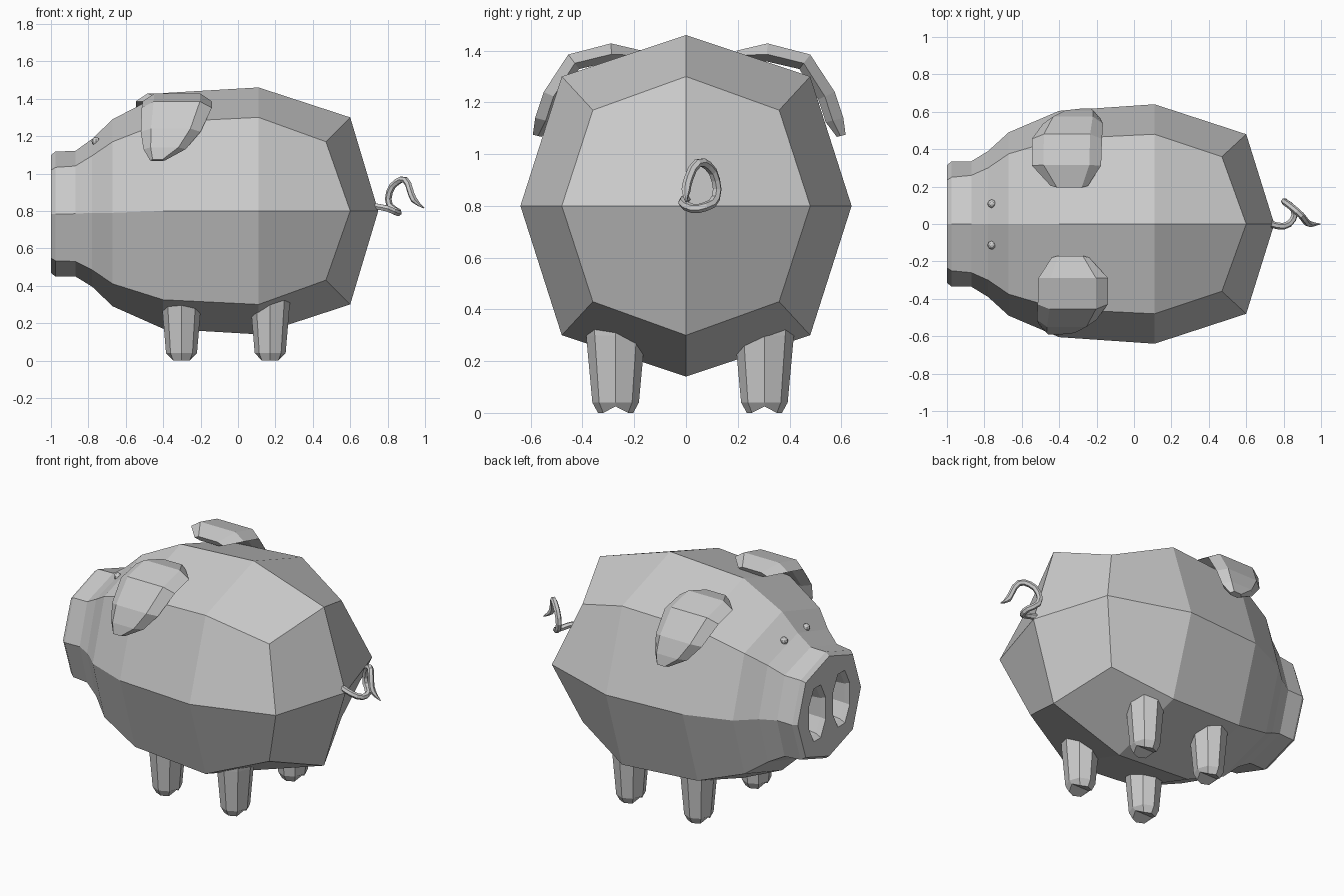
import bpy, bmesh
from math import sin, cos, tau
from mathutils import Vector, Matrix

if "Cube" in bpy.data.objects:
    bpy.data.objects.remove(bpy.data.objects["Cube"])


def loft(name, rings, cap_start=True, cap_end=True, apex=None):
    """Skin a list of closed rings; optional apex closes the end with quads."""
    bm = bmesh.new()
    rows = [[bm.verts.new(p) for p in r] for r in rings]
    n = len(rows[0])
    for a, b in zip(rows, rows[1:]):
        for i in range(n):
            j = (i + 1) % n
            bm.faces.new((a[i], a[j], b[j], b[i]))
    if cap_start:
        bm.faces.new(rows[0])
    if apex:
        tip = bm.verts.new(apex)
        for i in range(0, n, 2):
            r = rows[-1]
            bm.faces.new((tip, r[i], r[i + 1], r[(i + 2) % n]))
    elif cap_end:
        bm.faces.new(rows[-1])
    bmesh.ops.recalc_face_normals(bm, faces=bm.faces)
    me = bpy.data.meshes.new(name)
    bm.to_mesh(me)
    bm.free()
    ob = bpy.data.objects.new(name, me)
    bpy.context.collection.objects.link(ob)
    return ob


def body_ring(x, xc, zc, half_y, half_z, cy, cz):
    """Eight-sided ring: points on the axes plus four corner points."""
    return [(x, 0, zc + half_z), (xc, cy, zc + cz), (x, half_y, zc), (xc, cy, zc - cz),
            (x, 0, zc - half_z), (xc, -cy, zc - cz), (x, -half_y, zc), (xc, -cy, zc + cz)]


# Body with snout, rounded off at the back
body = loft("body", [body_ring(*r) for r in (
    (-1.00, -1.00, .783, .315, .315, .235, .235),
    (-.975, -.975, .783, .335, .335, .25, .25),
    (-.87, -.87, .785, .335, .335, .26, .255),
    (-.78, -.78, .79, .39, .395, .30, .305),
    (-.67, -.67, .79, .49, .50, .375, .38),
    (-.40, -.40, .80, .605, .63, .455, .475),
    (.11, .11, .80, .64, .66, .48, .50),
    (.60, .47, .80, .48, .50, .36, .37))], apex=(.75, 0, .8))

# Nostrils: tapered oval cavities cut into the snout
for side in (-1, 1):
    rings = [[(x, side * .12 + .09 * s * sin(tau * (i + .5) / 8),
               .783 + .18 * s * cos(tau * (i + .5) / 8)) for i in range(8)]
             for x, s in ((-1.03, 1.05), (-1.0, 1.0), (-.97, .88), (-.89, .82))]
    cutter = loft("nostril_cutter", rings)
    cutter.hide_render = True
    mod = body.modifiers.new("nostril", 'BOOLEAN')
    mod.operation, mod.solver, mod.object = 'DIFFERENCE', 'EXACT', cutter
    bpy.context.view_layer.objects.active = body
    bpy.ops.object.modifier_apply(modifier=mod.name)
    bpy.data.objects.remove(cutter)


# Legs: tapered, eight-sided, with a shallow cleft under the hoof
def leg(name, x, y):
    rings = []
    for z, r in ((.42, .118), (.30, .114), (.04, .09), (.0, .068)):
        ring = []
        for i in range(8):
            dx, dy = r * cos(tau * i / 8), r * sin(tau * i / 8)
            lift = .025 if z == 0 and i % 4 == 0 else 0
            ring.append((x + dx * .92, y + dy, z + lift))
        rings.append(ring)
    ob = loft(name, rings, cap_end=False)
    # split the sole along the cleft line
    bm = bmesh.new()
    bm.from_mesh(ob.data)
    bm.verts.ensure_lookup_table()
    v = bm.verts[24:32]
    bm.faces.new(v[0:5])
    bm.faces.new(v[4:8] + [v[0]])
    bmesh.ops.recalc_face_normals(bm, faces=bm.faces)
    bm.to_mesh(ob.data)
    bm.free()


for label, x in (("front", -.302), ("back", .172)):
    leg(label + "_leg_right", x, -.272)
    leg(label + "_leg_left", x, .303)

# Ears: thick curved flaps; the second is the first turned half a circle
# rows: y, z of the outer face, x range, then outward normal (y, z)
ear_rows = (
    (-.17, 1.40, -.44, -.24, .45, .9),
    (-.29, 1.428, -.51, -.14, -.05, 1),
    (-.455, 1.385, -.515, -.14, -.6, .8),
    (-.55, 1.24, -.52, -.20, -.9, .4),
    (-.583, 1.14, -.505, -.28, -.97, .24),
    (-.592, 1.075, -.47, -.39, -.97, .24))
ear_rings = []
for k, (y, z, x0, x1, ny, nz) in enumerate(ear_rows):
    n = Vector((0, ny, nz)).normalized()
    t = .035 if k in (0, 5) else .07
    w = (x1 - x0) * .17
    p = Vector((0, y, z))
    ear_rings.append([Vector((x, 0, 0)) + p - n * d for x, d in (
        (x0, t * .6), (x0 + w, 0), (x1 - w, 0), (x1, t * .6),
        (x1 - w, t), (x0 + w, t))])
loft("ear_right", ear_rings)
pivot = Vector((-.343, .0125, 0))
turn = Matrix.Translation(pivot) @ Matrix.Rotation(tau / 2, 4, 'Z') @ Matrix.Translation(-pivot)
loft("ear_left", [[turn @ p for p in r] for r in ear_rings])

# Eyes: tiny low-poly beads
for label, y in (("right", -.113), ("left", .108)):
    bpy.ops.mesh.primitive_uv_sphere_add(segments=8, ring_count=6, radius=.023,
                                         location=(-.76, y, 1.172))
    bpy.context.object.name = "eye_" + label

# Curly tail: a tapered tube along a looping path
path = ((.73, 0, .825), (.80, -.012, .812), (.85, .025, .79), (.855, .075, .797),
        (.81, .115, .83), (.81, .115, .90), (.85, .085, .955), (.895, .045, .965),
        (.92, .012, .91), (.94, 0, .86), (.995, 0, .815))
curve = bpy.data.curves.new("tail", 'CURVE')
curve.dimensions = '3D'
curve.bevel_depth = .018
curve.bevel_resolution = 1
curve.resolution_u = 2
curve.use_fill_caps = True
spline = curve.splines.new('BEZIER')
spline.bezier_points.add(len(path) - 1)
for i, (bp, p) in enumerate(zip(spline.bezier_points, path)):
    bp.co = p
    bp.handle_left_type = bp.handle_right_type = 'AUTO'
    bp.radius = .15 if i == len(path) - 1 else 1
tail = bpy.data.objects.new("tail", curve)
bpy.context.collection.objects.link(tail)
bpy.ops.object.select_all(action='DESELECT')
tail.select_set(True)
bpy.context.view_layer.objects.active = tail
bpy.ops.object.convert(target='MESH')
for poly in tail.data.polygons:
    poly.use_smooth = False
